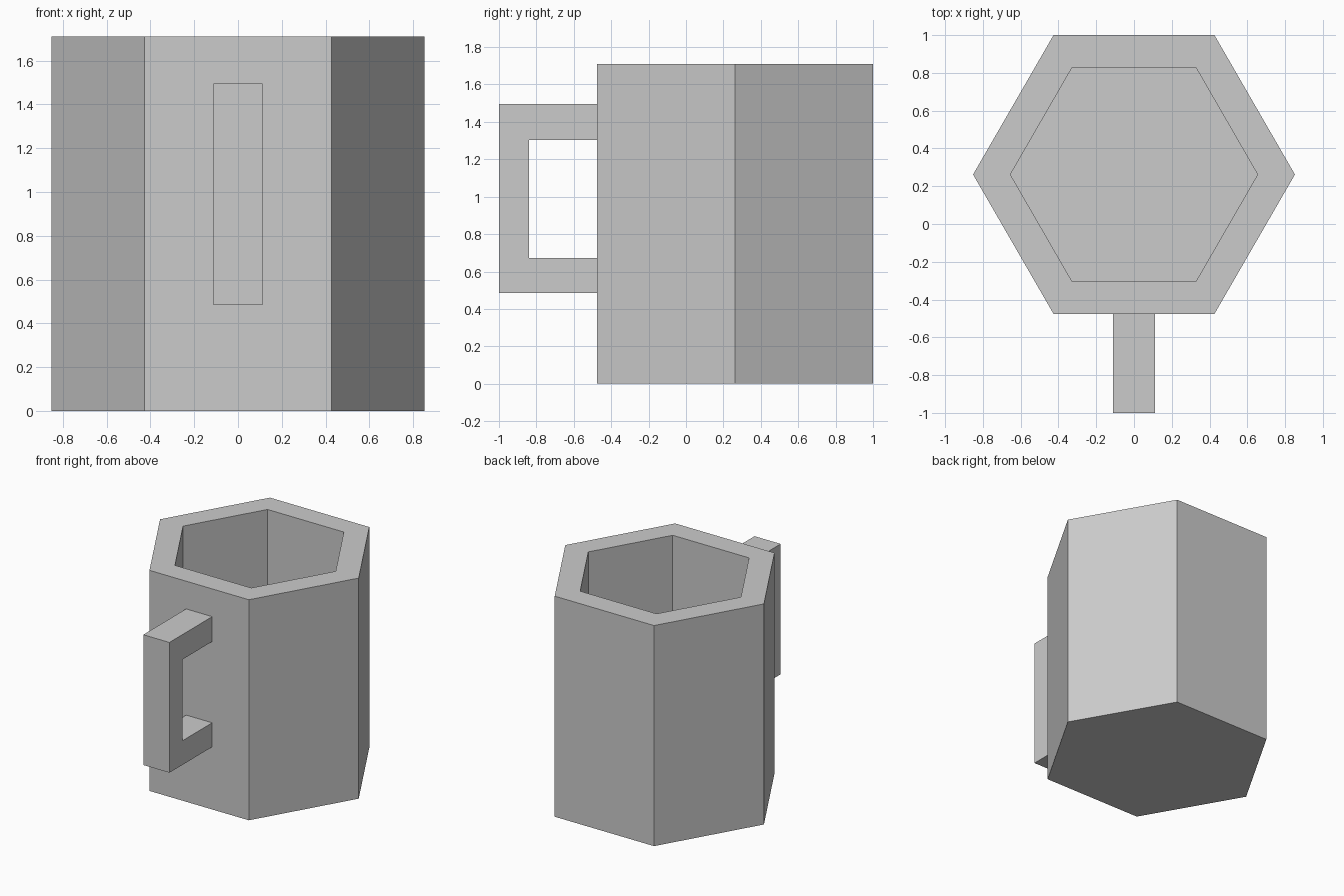
import bpy
import bmesh
from math import pi
from mathutils import Matrix, Vector

cube = bpy.data.objects.get("Cube")
if cube:
    bpy.data.objects.remove(cube, do_unlink=True)

HEIGHT = 1.71
RADIUS = 0.852
CENTRE_Y = 0.262
WALL = 0.171
FLOOR = 0.2

grey = bpy.data.materials.new("light_grey")
grey.use_nodes = True
colour = (0.6, 0.6, 0.6, 1)
grey.diffuse_color = colour
grey.node_tree.nodes["Principled BSDF"].inputs["Base Color"].default_value = colour


def finish(name, bm):
    """Turn a bmesh into a named, coloured object."""
    bmesh.ops.recalc_face_normals(bm, faces=bm.faces)
    mesh = bpy.data.meshes.new(name)
    bm.to_mesh(mesh)
    bm.free()
    mesh.materials.append(grey)
    obj = bpy.data.objects.new(name, mesh)
    bpy.context.collection.objects.link(obj)
    return obj


# Six-sided cup: solid prism, rim inset, then the hollow pushed down
bm = bmesh.new()
bmesh.ops.create_cone(
    bm, cap_ends=True, segments=6, radius1=RADIUS, radius2=RADIUS, depth=HEIGHT,
    matrix=Matrix.Translation((0, CENTRE_Y, HEIGHT / 2)) @ Matrix.Rotation(pi / 2, 4, "Z"))
bm.normal_update()
top = max(bm.faces, key=lambda f: f.calc_center_median().z)
bmesh.ops.inset_region(bm, faces=[top], thickness=WALL, use_even_offset=True)
well = bmesh.ops.extrude_discrete_faces(bm, faces=[top])["faces"][0]
bmesh.ops.translate(bm, verts=well.verts, vec=(0, 0, FLOOR - HEIGHT))
finish("cup_body", bm)

# Square C-shaped handle: side profile (y, z) extruded across x
HALF_WIDTH = 0.112
ROOT_Y = -0.47
profile = [(ROOT_Y, 0.485), (-1, 0.485), (-1, 1.495), (ROOT_Y, 1.495),
           (ROOT_Y, 1.302), (-0.84, 1.302), (-0.84, 0.672), (ROOT_Y, 0.672)]
bm = bmesh.new()
side = bm.faces.new([bm.verts.new((-HALF_WIDTH, y, z)) for y, z in profile])
extruded = bmesh.ops.extrude_face_region(bm, geom=[side])["geom"]
bmesh.ops.translate(bm, vec=Vector((2 * HALF_WIDTH, 0, 0)),
                    verts=[v for v in extruded if isinstance(v, bmesh.types.BMVert)])
finish("handle", bm)
